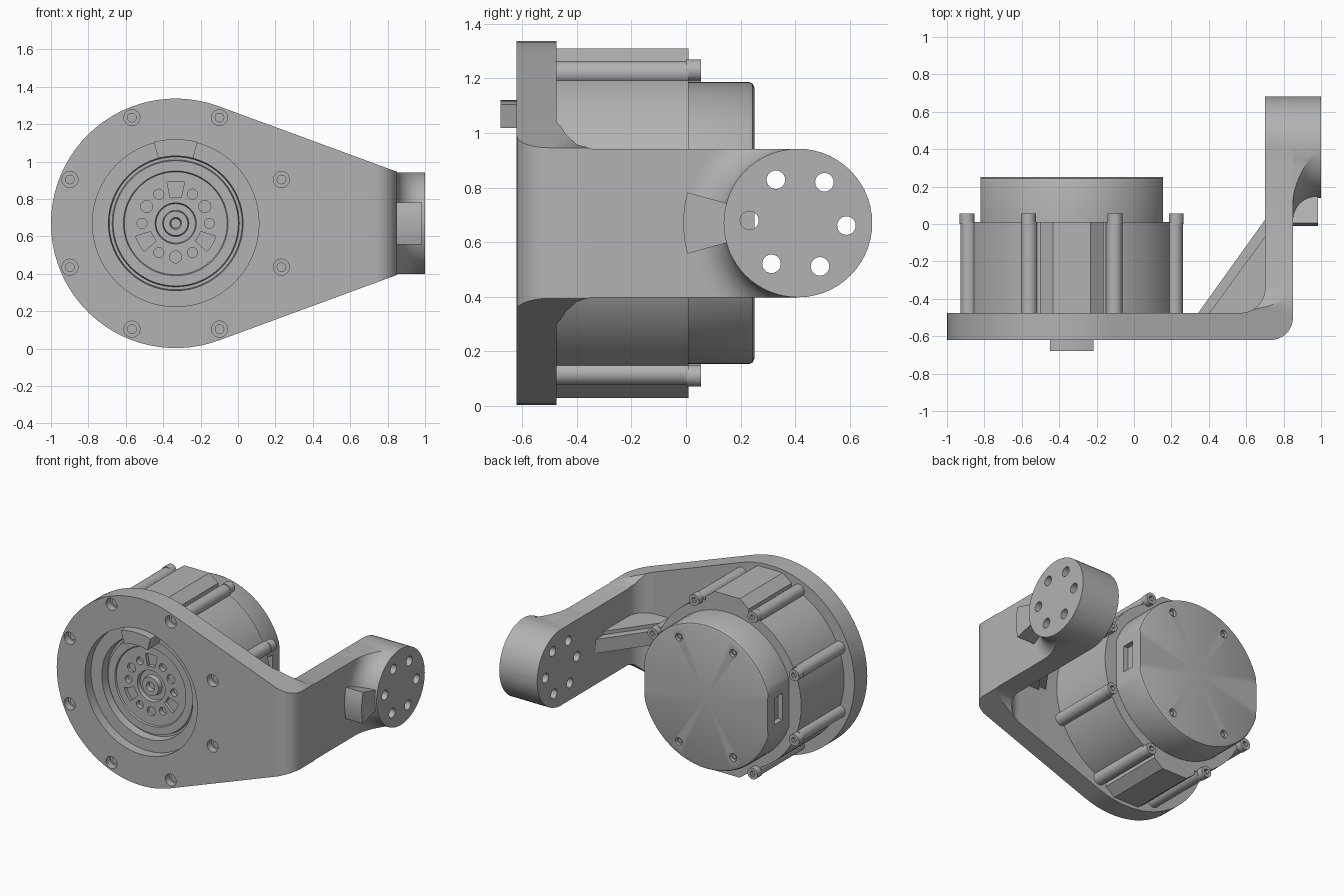
import bpy, bmesh
from math import sin, cos, pi, radians, atan2, acos, hypot
from mathutils import Vector, Matrix

if "Cube" in bpy.data.objects:
    bpy.data.objects.remove(bpy.data.objects["Cube"])

gray = bpy.data.materials.new("machined gray")
gray.use_nodes = True
gray.diffuse_color = (0.45, 0.45, 0.45, 1)
gray.node_tree.nodes["Principled BSDF"].inputs["Base Color"].default_value = (0.45, 0.45, 0.45, 1)

CX, CZ = -0.333, 0.67      # motor axis
PY = 0.41                  # pivot disc axis in y


def finish(name, bm):
    bmesh.ops.recalc_face_normals(bm, faces=bm.faces)
    me = bpy.data.meshes.new(name)
    bm.to_mesh(me)
    bm.free()
    me.materials.append(gray)
    ob = bpy.data.objects.new(name, me)
    bpy.context.scene.collection.objects.link(ob)
    return ob


def place(axis, u, v, w):
    return {"x": (w, u, v), "y": (u, w, v), "z": (u, v, w)}[axis]


def prism(name, pts, axis, lo, hi):
    """Extrude a closed outline along an axis."""
    bm = bmesh.new()
    a, b = ([bm.verts.new(place(axis, u, v, w)) for u, v in pts] for w in (lo, hi))
    bm.faces.new(a)
    bm.faces.new(b)
    for i in range(len(a)):
        j = (i + 1) % len(a)
        bm.faces.new((a[i], a[j], b[j], b[i]))
    return finish(name, bm)


def lathe(name, profile, axis, u, v, steps=64):
    """Revolve (radius, distance) points around an axis."""
    bm = bmesh.new()
    vs = [bm.verts.new(place(axis, u + r, v, w)) for r, w in profile]
    es = [bm.edges.new(p) for p in zip(vs, vs[1:])]
    bmesh.ops.spin(bm, geom=vs + es, cent=place(axis, u, v, 0), axis=place(axis, 0, 0, 1),
                   angle=2 * pi, steps=steps, use_duplicate=False)
    bmesh.ops.remove_doubles(bm, verts=bm.verts, dist=1e-5)
    return finish(name, bm)


def arc(u, v, r, a0, a1, n=16):
    return [(u + r * cos(radians(a0 + (a1 - a0) * i / n)),
             v + r * sin(radians(a0 + (a1 - a0) * i / n))) for i in range(n + 1)]


def sector(u, v, r0, r1, a0, a1):
    return arc(u, v, r1, a0, a1, 8) + arc(u, v, r0, a1, a0, 8)


def rod(name, axis, u, v, r, lo, hi, n=24):
    return prism(name, arc(u, v, r, 0, 360 - 360 / n, n - 1), axis, lo, hi)


def join(obs):
    """Merge separate helper meshes into the first one."""
    with bpy.context.temp_override(active_object=obs[0], object=obs[0],
                                   selected_objects=obs, selected_editable_objects=obs):
        bpy.ops.object.join()
    return obs[0]


def boolean(ob, cutter, op="DIFFERENCE", keep=False):
    m = ob.modifiers.new("cut", "BOOLEAN")
    m.operation, m.object, m.solver = op, cutter, "EXACT"
    with bpy.context.temp_override(object=ob, active_object=ob):
        bpy.ops.object.modifier_apply(modifier=m.name)
    if not keep:
        bpy.data.objects.remove(cutter)


def around(r, angles):
    return [(CX + r * cos(radians(a)), CZ + r * sin(radians(a))) for a in angles]


bolts = around(0.612, [22.5 + 45 * i for i in range(8)])

# Bracket: bent profile, teardrop outline and side outline intersected
bend = [(-1.1, -0.475), (-1.1, -0.62)] + arc(0.73, -0.5, 0.12, -90, 0) \
    + [(0.85, 0.8), (0.7, 0.8)] + arc(0.57, -0.345, 0.13, 0, -90)
bracket = prism("bracket", bend, "z", -0.1, 1.5)

ex, ez, R = 0.86, 0.272, 0.667
t = 90 - 20.5
tear = arc(CX, CZ, R, t, 360 - t, 48) + [(ex, CZ - ez), (ex, CZ + ez)]
boolean(bracket, prism("teardrop_cutter", tear, "y", -1, 1), "INTERSECT")

half = [(-0.8, 0.9), (-0.475, 0.9), (-0.475, 0.38), (-0.44, 0.325), (-0.40, 0.288), (-0.345, ez)]
side = [(y, CZ + z) for y, z in half] + arc(PY, CZ, ez, 90, -90, 28) \
    + [(y, CZ - z) for y, z in reversed(half)]
side_cutter = prism("side_cutter", side, "x", -2, 2)
boolean(bracket, side_cutter, "INTERSECT", keep=True)

# Pivot disc with a concave collar where it meets the arm
collar = [(0, 0.72), (0.41, 0.72), (0.41, 0.85)] + \
    [(r, x) for x, r in arc(0.98, 0.402, 0.13, 180, 270, 8)] + [(ez, 1.0), (0, 1.0)]
pivot = lathe("pivot_disc", collar, "x", PY, CZ)
boolean(pivot, side_cutter, "INTERSECT")
for a in range(6):
    ang = radians(60 * a - 3)
    y, z = PY + 0.178 * cos(ang), CZ + 0.178 * sin(ang)
    for ob in (pivot, bracket):
        boolean(ob, rod("hole_cutter", "x", y, z, 0.034, 0.6, 1.1))

# Bracket opening and counterbored bolt holes
boolean(bracket, rod("opening_cutter", "y", CX, CZ, 0.445, -0.7, -0.4, 64))
boolean(bracket, join([rod("bore", "y", x, z, 0.043, -0.7, -0.57) for x, z in bolts]))
join([rod("bracket_bolts", "y", x, z, 0.026, -0.58, -0.565, 12) for x, z in bolts])

# Centre rib inside the bend, with a flared base
for name, h, out in (("rib", 0.05, 0), ("rib_base", 0.075, 0.03)):
    prism(name, [(0.34 + 2 * out, -0.48), (0.72, -0.48), (0.72, 0.05 - 3 * out)], "z", CZ - h, CZ + h)

# End stops on the arm and on the opening
prism("arm_stop", sector(PY, CZ, 0.25, 0.42, 164.5, 195.5), "x", 0.84, 0.985)
prism("opening_stop", sector(CX, CZ, 0.36, 0.45, 75, 105), "y", -0.68, -0.54)

# Motor body with its stepped output face
face = [(0, 0.01), (0.585, 0.01), (0.585, -0.48), (0.45, -0.48), (0.45, -0.55), (0.36, -0.55),
        (0.355, -0.49), (0.34, -0.49), (0.335, -0.515), (0.28, -0.515), (0.275, -0.505),
        (0.11, -0.505), (0.105, -0.48), (0.07, -0.48), (0.065, -0.515), (0.032, -0.515),
        (0.025, -0.49), (0, -0.49)]
body = lathe("motor_body", face, "y", CX, CZ)
cuts = [rod("c", "y", x, z, 0.027, -0.6, -0.47, 16) for x, z in around(0.18, range(0, 360, 60))]
cuts += [rod("c", "y", x, z, 0.032, -0.6, -0.485, 16) for x, z in around(0.18, (30, 150, 270))]
cuts += [prism("c", sector(CX, CZ, 0.14, 0.225, a - 12, a + 12), "y", -0.6, -0.48)
         for a in (90, 210, 330)]
boolean(body, join(cuts))

# Bolt bosses, hollow bolt heads and the raised pads at top and bottom
join([rod("bolt_bosses", "y", x, z, 0.044, -0.48, 0.01) for x, z in around(0.595, [22.5 + 45 * i for i in range(8)])])
heads = join([rod("bolt_heads", "y", x, z, 0.04, 0, 0.055) for x, z in around(0.605, [22.5 + 45 * i for i in range(8)])])
boolean(heads, join([rod("c", "y", x, z, 0.02, 0.03, 0.1, 6) for x, z in around(0.605, [22.5 + 45 * i for i in range(8)])]))
for name, s in (("top_pad", 1), ("bottom_pad", -1)):
    pad = [(-0.17, 0.5), (-0.17, 0.585), (-0.1, 0.64), (0.1, 0.64), (0.17, 0.585), (0.17, 0.5)]
    prism(name, [(CX + x, CZ + s * z) for x, z in pad], "y", -0.48, 0.01)

# Rear cap with side flats, cable slots and screw recesses
cap = lathe("rear_cap", [(0, 0), (0.517, 0), (0.517, 0.23), (0.511, 0.244), (0.497, 0.25), (0, 0.25)],
            "y", CX, CZ)
for s in (1, -1):
    for d, h, y0, y1 in ((0.487, 0.4, -0.1, 0.4), (0.45, 0.095, 0.08, 0.17)):
        x0, x1 = CX + s * d, CX + s * 0.7
        boolean(cap, prism("flat_cutter", [(x0, CZ - h), (x1, CZ - h), (x1, CZ + h), (x0, CZ + h)],
                           "y", y0, y1))
screws = around(0.43, (60, 120, 240, 300))
boolean(cap, join([rod("c", "y", x, z, 0.028, 0.225, 0.3, 16) for x, z in screws]))
join([rod("cap_screws", "y", x, z, 0.016, 0.22, 0.238, 6) for x, z in screws])

# Smooth the round surfaces, keep the edges crisp
for ob in bpy.context.scene.objects:
    ob.select_set(ob.type == "MESH")
    if ob.type == "MESH":
        bpy.context.view_layer.objects.active = ob
bpy.ops.object.shade_smooth_by_angle(angle=radians(30))
